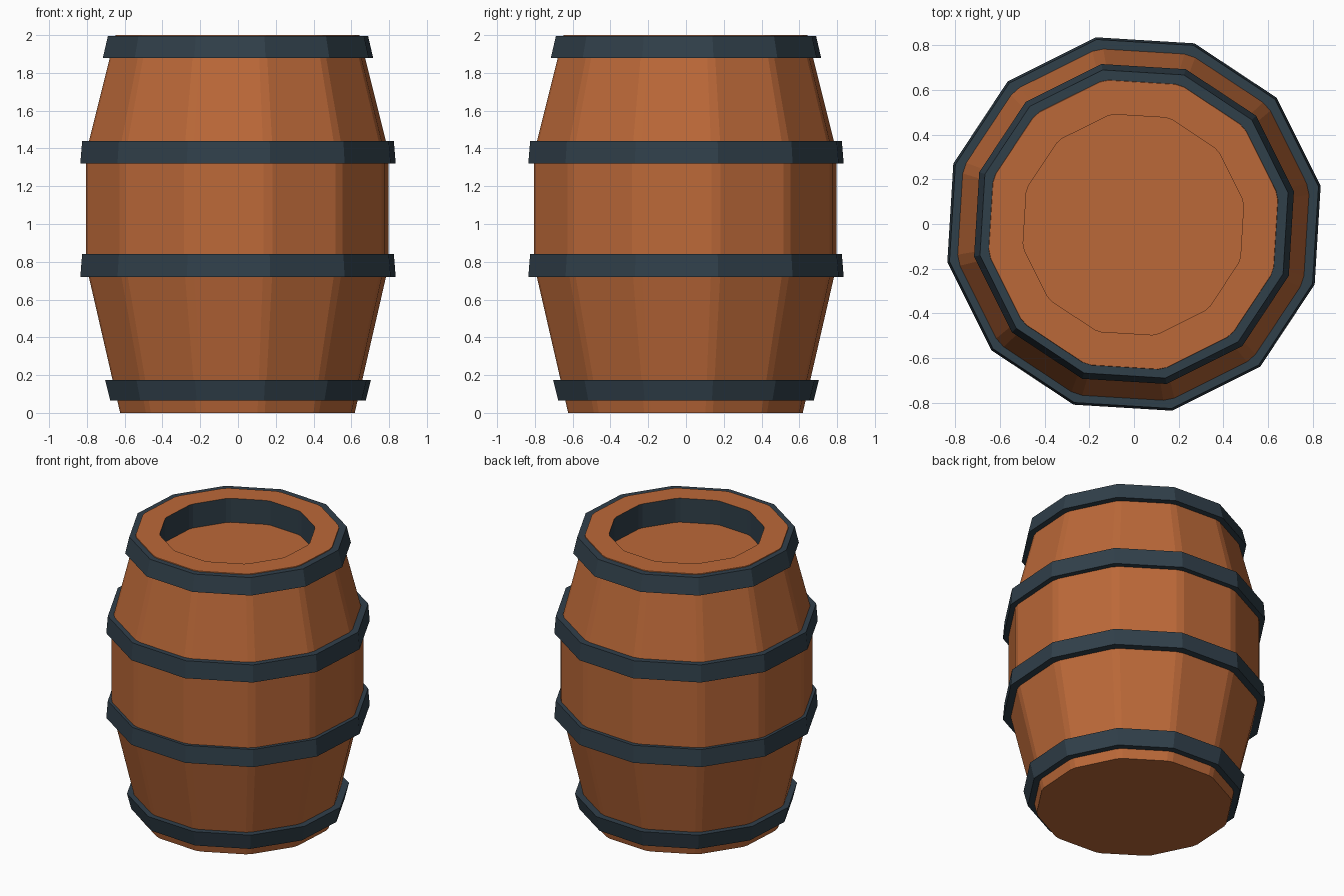
import bpy, bmesh, math

if "Cube" in bpy.data.objects:
    bpy.data.objects.remove(bpy.data.objects["Cube"])

SIDES = 12
TURN = 11.5  # degrees from +x to the first corner


def material(name, rgb):
    m = bpy.data.materials.new(name)
    m.diffuse_color = (*rgb, 1)
    m.use_nodes = True
    m.node_tree.nodes["Principled BSDF"].inputs["Base Color"].default_value = m.diffuse_color
    return m


wood = material("warm_wood", (0.50, 0.14, 0.04))
steel = material("dark_steel", (0.030, 0.050, 0.068))


def corner_angles(chamfer):
    """Angles of a 12-sided ring, with each corner optionally split in two."""
    out = []
    for i in range(SIDES):
        a = TURN + i * 360 / SIDES
        out += [a - chamfer, a + chamfer] if chamfer else [a]
    return [math.radians(a) for a in out]


def lathe(name, profile, mats, chamfer=0, closed=False, shift=0, rule=None):
    """Sweep an (r, z) profile around z; open profiles get capped ends."""
    bm = bmesh.new()
    angles = corner_angles(chamfer)
    n = len(angles)
    rings = [[bm.verts.new((r * math.cos(a) + shift, r * math.sin(a) + shift, z))
              for a in angles] for r, z in profile]
    count = len(rings) if closed else len(rings) - 1
    for k in range(count):
        lo, hi = rings[k], rings[(k + 1) % len(rings)]
        for i in range(n):
            j = (i + 1) % n
            f = bm.faces.new((lo[i], lo[j], hi[j], hi[i]))
            f.material_index = rule(k) if rule else 0
    if not closed:
        bm.faces.new(list(reversed(rings[0])))
        bm.faces.new(rings[-1])
    bmesh.ops.recalc_face_normals(bm, faces=bm.faces[:])
    mesh = bpy.data.meshes.new(name)
    bm.to_mesh(mesh)
    bm.free()
    for m in mats:
        mesh.materials.append(m)
    obj = bpy.data.objects.new(name, mesh)
    bpy.context.collection.objects.link(obj)
    return obj


# Wooden body with a recessed lid; the recess wall (segment 4) is steel
lathe("barrel_body",
      [(0.63, 0), (0.812, 0.78), (0.812, 1.38), (0.655, 2.0), (0.5, 2.0), (0.5, 1.83)],
      [wood, steel], chamfer=1.8, shift=-0.003, rule=lambda k: int(k == 4))

# Steel hoops: name, bottom z, top z, bottom radius, top radius, inner radius
for name, z0, z1, r0, r1, ri in [
        ("bottom_hoop", 0.065, 0.175, 0.69, 0.718, 0.61),
        ("lower_middle_hoop", 0.72, 0.84, 0.852, 0.842, 0.76),
        ("upper_middle_hoop", 1.32, 1.44, 0.852, 0.842, 0.76),
        ("top_hoop", 1.88, 1.995, 0.73, 0.703, 0.62)]:
    lathe(name, [(r0, z0), (r1, z1), (ri, z1), (ri, z0)], [steel], closed=True)
